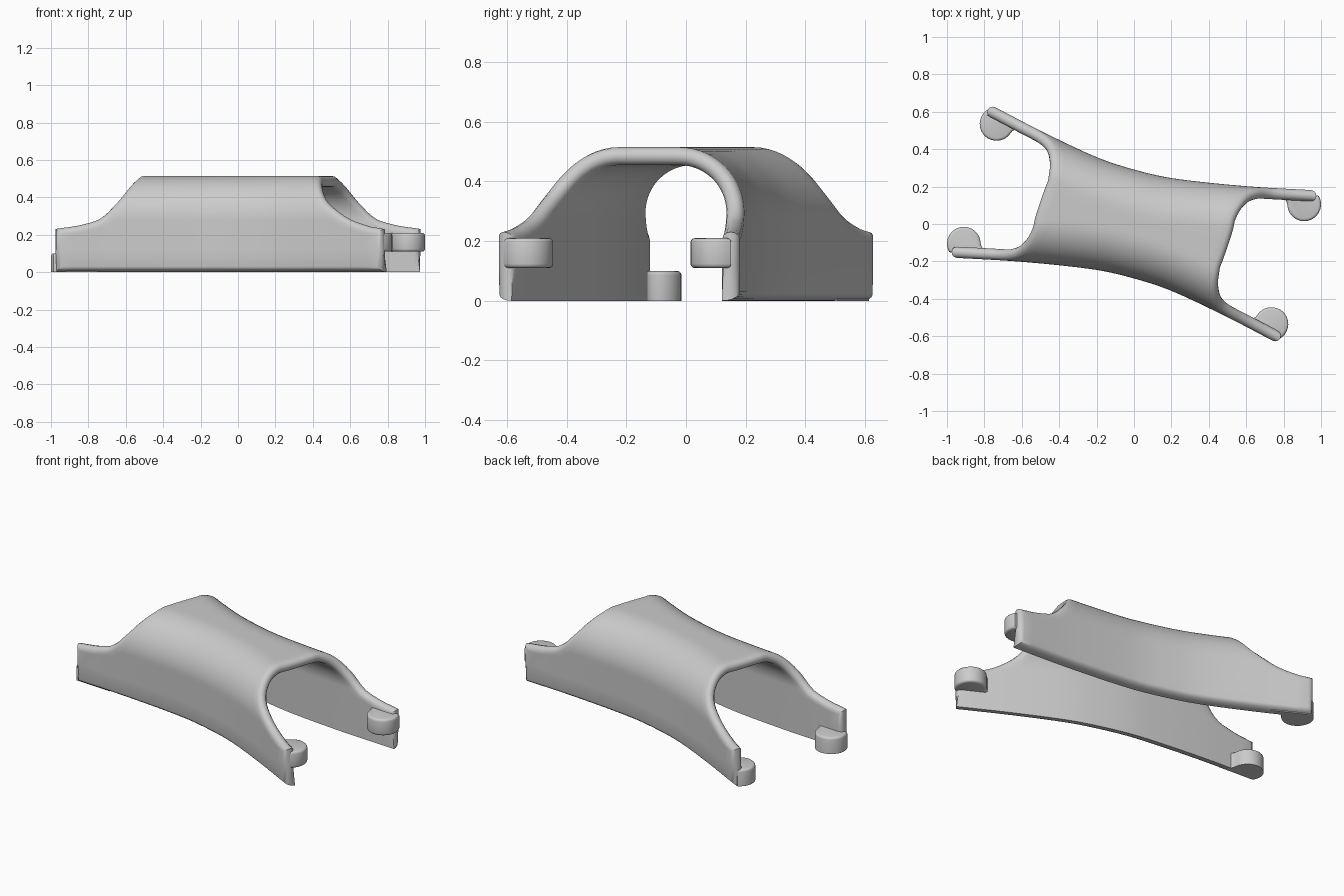
import bpy, bmesh, math
from mathutils import Vector

R = 0.03                      # half of the wall thickness
CORNER = 0.205                # radius of the rounded shoulders, middle surface
SPRING = 0.28                 # height where the shoulders start
TOP = CORNER * math.pi / 2    # arc length of a shoulder
TIP = -0.075                  # top of the wall tips, measured along the section
COLUMNS = 28
ROWS = 28

cube = bpy.data.objects.get("Cube")
if cube:
    bpy.data.objects.remove(cube, do_unlink=True)


def hermite(keys, x):
    """Smooth curve through (x, value) keys."""
    def slope(i):
        a, b = keys[max(i - 1, 0)], keys[min(i + 1, len(keys) - 1)]
        return (b[1] - a[1]) / (b[0] - a[0])
    i = 0
    while i < len(keys) - 2 and x > keys[i + 1][0]:
        i += 1
    (x0, y0), (x1, y1) = keys[i], keys[i + 1]
    h = x1 - x0
    t = (x - x0) / h
    return (y0 * (1 + 2 * t) * (1 - t) ** 2 + y1 * t * t * (3 - 2 * t)
            + h * slope(i) * t * (1 - t) ** 2 + h * slope(i + 1) * t * t * (t - 1))


def mix(a, b, t):
    return a * (1 - t) + b * t


# Plan line of the back wall; the front wall is its half-turn
WALL = [(-0.77, 0.605), (-0.5, 0.465), (-0.2, 0.325), (0, 0.26),
        (0.2, 0.215), (0.6, 0.172), (0.97, 0.15)]
# Where the left end is cut: (distance up the section, x) on each side
FRONT_RIM = [(TIP, 0.755), (-0.065, 0.70), (-0.03, 0.60), (0.02, 0.52),
             (0.075, 0.46), (0.14, 0.43), (0.23, 0.42), (TOP, 0.43)]
BACK_RIM = [(TIP, 0.945), (-0.06, 0.845), (-0.025, 0.73), (0.066, 0.63),
            (0.148, 0.57), (0.257, 0.515), (TOP, 0.50)]


def shell_point(x, s, side):
    """Point at distance s up the section; side runs from 0 front to 1 back."""
    a = max(s, 0) / CORNER
    inset = CORNER * (1 - math.cos(a))
    y = mix(inset - hermite(WALL, -x), hermite(WALL, x) - inset, side)
    return Vector((x, y, SPRING + min(s, 0) + CORNER * math.sin(a)))


def end_x(s, side):
    s = max(s, TIP)
    return mix(hermite(FRONT_RIM, s), hermite(BACK_RIM, s), side)


def finish(bm, name, angle):
    bmesh.ops.recalc_face_normals(bm, faces=bm.faces)
    mesh = bpy.data.meshes.new(name)
    bm.to_mesh(mesh)
    bm.free()
    ob = bpy.data.objects.new(name, mesh)
    bpy.context.collection.objects.link(ob)
    bpy.ops.object.select_all(action='DESELECT')
    ob.select_set(True)
    bpy.context.view_layer.objects.active = ob
    bpy.ops.object.shade_smooth_by_angle(angle=math.radians(angle))
    return ob


def middle_surface():
    # Rows run over the section: front wall, shoulder, flat top, shoulder, back wall
    climb = [R - SPRING, (R - SPRING + TIP) / 2]
    climb += [mix(TIP, TOP, (k / ROWS) ** 1.7) for k in range(ROWS + 1)]
    rows = [(s, 0) for s in climb] + [(TOP, k / 4) for k in (1, 2, 3)]
    rows += [(s, 1) for s in reversed(climb)]
    bm = bmesh.new()
    grid = []
    for s, side in rows:
        right, left = -end_x(s, 1 - side), end_x(s, side)
        grid.append([bm.verts.new(shell_point(mix(right, left, c / COLUMNS), s, side))
                     for c in range(COLUMNS + 1)])
    for r0, r1 in zip(grid, grid[1:]):
        for c in range(COLUMNS):
            bm.faces.new((r0[c], r0[c + 1], r1[c + 1], r1[c]))
    bm.normal_update()
    return bm


def build_shell():
    mid = middle_surface()
    round_edge = [(math.cos(a), math.sin(a)) for a in (math.pi * k / 6 for k in range(7))]
    # The foot curves under from the outside to a sharp inner corner
    foot_edge = [(2 * math.cos(a) - 1, math.sin(a))
                 for a in (math.pi * k / 10 for k in range(6))] + [(-1, 0)]
    bm = bmesh.new()
    rings = {}
    for v in mid.verts:
        p, n = v.co, v.normal
        edges = [e for e in v.link_edges if e.is_boundary]
        if not edges:
            rings[v] = [bm.verts.new(p + n * R), bm.verts.new(p - n * R)]
            continue
        # Direction pointing out of the surface at the rim
        outs = []
        for e in edges:
            f = e.link_faces[0]
            d = (e.verts[1].co - e.verts[0].co).cross(f.normal).normalized()
            if d.dot(f.calc_center_median() - e.verts[0].co) > 0:
                d = -d
            outs.append(d)
        t = (outs[0] + outs[1]) / (1 + max(0, outs[0].dot(outs[1])))
        profile = foot_edge if p.z < R + 0.001 else round_edge
        rings[v] = [bm.verts.new(p + (n * a + t * b) * R) for a, b in profile]
    for f in mid.faces:
        bm.faces.new([rings[v][0] for v in f.verts])
        bm.faces.new([rings[v][-1] for v in reversed(f.verts)])
    for e in mid.edges:
        if e.is_boundary:
            a, b = (rings[v] for v in e.verts)
            for k in range(len(a) - 1):
                bm.faces.new((a[k], a[k + 1], b[k + 1], b[k]))
    mid.free()
    return finish(bm, "arched_shell", 50)


def build_tab(name, centre, inward, to_wall, base):
    # Round disc, kept inside the wall face, with a filleted neck
    radius, height, limit = 0.09, 0.1, 0.05
    outline = [(radius * math.cos(a), radius * math.sin(a))
               for a in (math.radians(146 + 12 * k) for k in range(18))]
    outline += [(0.092, 0.003), (0.105, 0.022), (0.13, 0.035), (0.16, 0.04), (0.16, limit)]
    c, u, w = Vector(centre), Vector(inward).normalized(), Vector(to_wall).normalized()
    bm = bmesh.new()
    verts = [bm.verts.new((*(c + u * a + w * b), base)) for a, b in outline]
    face = bm.faces.new(verts)
    top = bmesh.ops.extrude_face_region(bm, geom=[face])["geom"]
    bmesh.ops.translate(bm, vec=(0, 0, height),
                        verts=[g for g in top if isinstance(g, bmesh.types.BMVert)])
    bmesh.ops.recalc_face_normals(bm, faces=bm.faces)
    rims = [e for e in bm.edges
            if abs(e.verts[0].co.z - e.verts[1].co.z) < 0.001 and e.verts[0].co.z > 0.01]
    bmesh.ops.bevel(bm, geom=rims, offset=0.014, segments=3, profile=0.5, affect='EDGES')
    return finish(bm, name, 40)


build_shell()
# Raised tabs on the left end, floor-level tabs on the right end
for end, sign, base in (("left", 1, 0.11), ("right", -1, 0.0)):
    near, far = ("back", "front") if sign > 0 else ("front", "back")
    for side, centre, inward, wall in (
            (near, (0.91, 0.105), (-1, 0.06), (0.06, 1)),
            (far, (0.735, -0.535), (-0.89, 0.46), (-0.46, -0.89))):
        build_tab(f"{end}_{side}_tab", *[Vector(p) * sign for p in (centre, inward, wall)], base)
